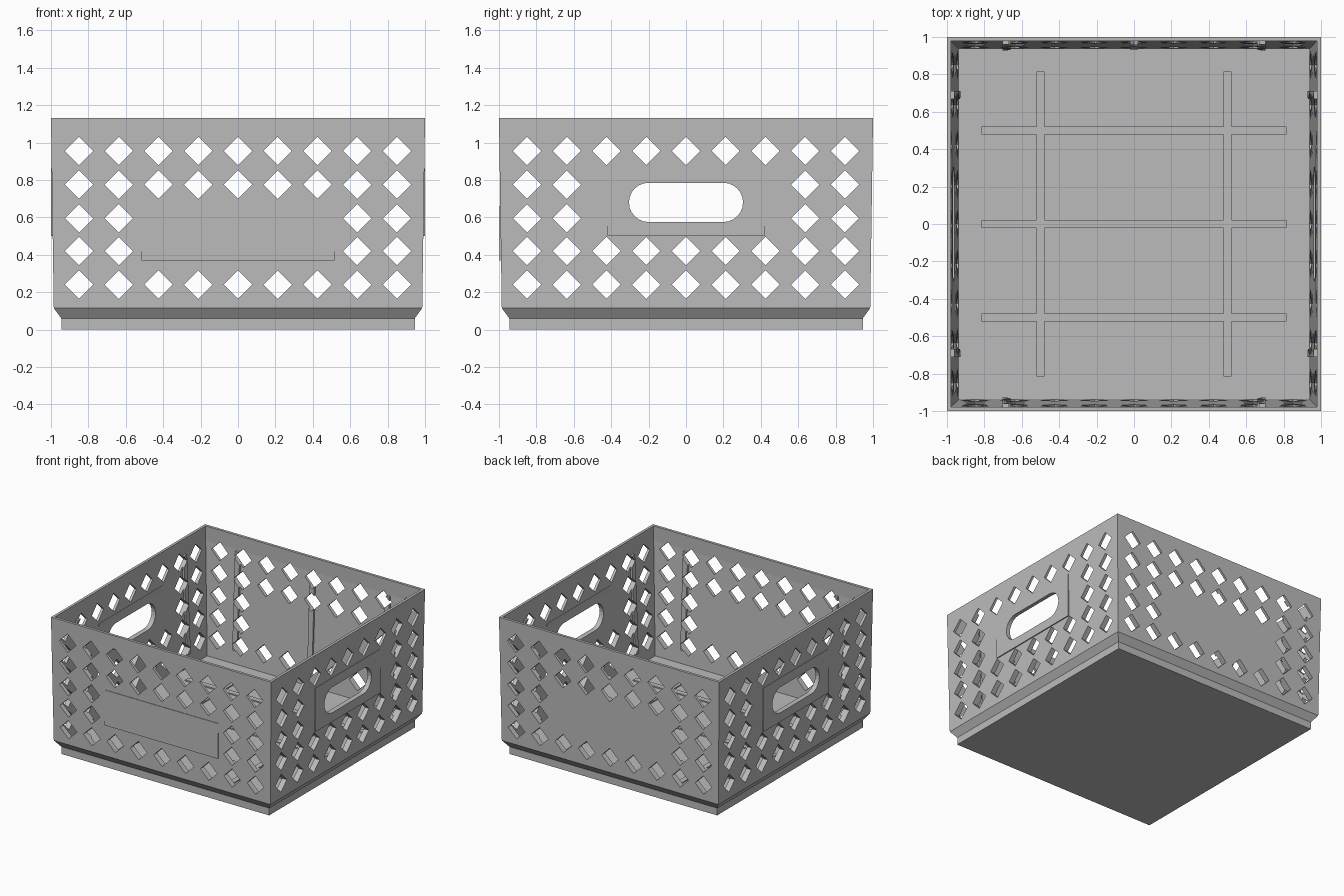
import bpy, bmesh, math
from mathutils import Matrix, Vector

old = bpy.data.objects.get("Cube")
if old:
    bpy.data.objects.remove(old)

grey = bpy.data.materials.new("crate_grey")
grey.use_nodes = True
GREY = (0.5, 0.5, 0.5, 1)
grey.diffuse_color = GREY
grey.node_tree.nodes["Principled BSDF"].inputs["Base Color"].default_value = GREY


def finish(bm, name):
    bmesh.ops.recalc_face_normals(bm, faces=bm.faces)
    mesh = bpy.data.meshes.new(name)
    bm.to_mesh(mesh)
    bm.free()
    mesh.materials.append(grey)
    obj = bpy.data.objects.new(name, mesh)
    bpy.context.collection.objects.link(obj)
    return obj


def add_box(bm, lo, hi):
    lo, hi = Vector(lo), Vector(hi)
    place = Matrix.Translation((lo + hi) / 2) @ Matrix.Diagonal((*(hi - lo), 1))
    bmesh.ops.create_cube(bm, size=1, matrix=place)


def add_prism(bm, outline, axis):
    """Long prism through both opposite walls, outline given as (across, z)."""
    def point(a, depth, z):
        return (a, depth, z) if axis == "y" else (depth, a, z)
    ends = [[bm.verts.new(point(a, d, z)) for a, z in outline] for d in (-1.2, 1.2)]
    bm.faces.new(ends[0])
    bm.faces.new(ends[1])
    n = len(outline)
    for i in range(n):
        j = (i + 1) % n
        bm.faces.new((ends[0][i], ends[0][j], ends[1][j], ends[1][i]))


def boolean(target, tool, operation):
    """Apply a boolean and discard the helper."""
    tool.hide_render = True
    mod = target.modifiers.new(operation.lower(), "BOOLEAN")
    mod.operation, mod.object, mod.solver = operation, tool, "EXACT"
    bpy.context.view_layer.objects.active = target
    bpy.ops.object.modifier_apply(modifier=mod.name)
    bpy.data.objects.remove(tool)


# Crate shell: square rings from the base, up the outside, over the rim, down inside
FLOOR = 0.09
profile = [(0.945, 0), (0.945, 0.06), (0.985, 0.115), (1.0, 1.13),
           (0.978, 1.13), (0.98, 1.01), (0.935, FLOOR)]
bm = bmesh.new()
rings = [[bm.verts.new((sx * h, sy * h, z))
          for sx, sy in ((-1, -1), (1, -1), (1, 1), (-1, 1))] for h, z in profile]
for low, high in zip(rings, rings[1:]):
    for i in range(4):
        j = (i + 1) % 4
        bm.faces.new((low[i], low[j], high[j], high[i]))
bm.faces.new(rings[0])
bm.faces.new(rings[-1])
crate = finish(bm, "crate_body")

# Inner wall ribs, following the wall slope
bm = bmesh.new()
for turn, places in enumerate(((-0.68, 0.68), (-0.69, 0.69), (-0.68, 0, 0.68), (-0.69, 0.69))):
    spin = Matrix.Rotation(turn * math.pi / 2, 4, "Z")
    for a in places:
        corners = [(-0.961, 1.0), (-0.988, 1.0), (-0.955, 0.2), (-0.928, 0.2)]
        sides = [[bm.verts.new(spin @ Vector((a + s, y, z))) for y, z in corners]
                 for s in (-0.022, 0.022)]
        bm.faces.new(sides[0])
        bm.faces.new(sides[1])
        for i in range(4):
            j = (i + 1) % 4
            bm.faces.new((sides[0][i], sides[0][j], sides[1][j], sides[1][i]))
boolean(crate, finish(bm, "wall_ribs"), "UNION")

# Raised label plate in front and grip plates on both sides
bm = bmesh.new()
add_box(bm, (-0.515, -0.9975, 0.37), (0.515, -0.98, 0.66))
for s in (-1, 1):
    add_box(bm, (s * 0.985 - 0.0145, -0.42, 0.5), (s * 0.985 + 0.0145, 0.42, 0.86))
boolean(crate, finish(bm, "raised_plates"), "UNION")

# Diamond holes and the hand grips
PITCH, HALF = 0.2125, 0.076
ROWS = (0.24, 0.42, 0.595, 0.775, 0.955)
for axis, short_rows in (("y", (1, 2)), ("x", (2, 3))):
    bm = bmesh.new()
    for row, z in enumerate(ROWS):
        for col in range(-4, 5):
            if row in short_rows and abs(col) < 3:
                continue
            a = col * PITCH
            add_prism(bm, [(a - HALF, z), (a, z - HALF), (a + HALF, z), (a, z + HALF)], axis)
    if axis == "x":
        grip = []
        for k in range(26):
            side = 1 if k < 13 else -1
            angle = -math.pi / 2 + (k if k < 13 else k - 1) * math.pi / 12
            grip.append((side * 0.2 + 0.105 * math.cos(angle), 0.68 + 0.105 * math.sin(angle)))
        add_prism(bm, grip, axis)
    boolean(crate, finish(bm, "hole_cutter_" + axis), "DIFFERENCE")

# Low ribs crossing on the floor
bm = bmesh.new()
for x in (-0.5, 0.5):
    add_box(bm, (x - 0.022, -0.815, FLOOR - 0.01), (x + 0.022, 0.815, FLOOR + 0.01))
ribs = finish(bm, "floor_ribs")
bm = bmesh.new()
for y in (-0.5, 0, 0.5):
    add_box(bm, (-0.815, y - 0.022, FLOOR - 0.01), (0.815, y + 0.022, FLOOR + 0.01))
boolean(ribs, finish(bm, "cross_ribs"), "UNION")
